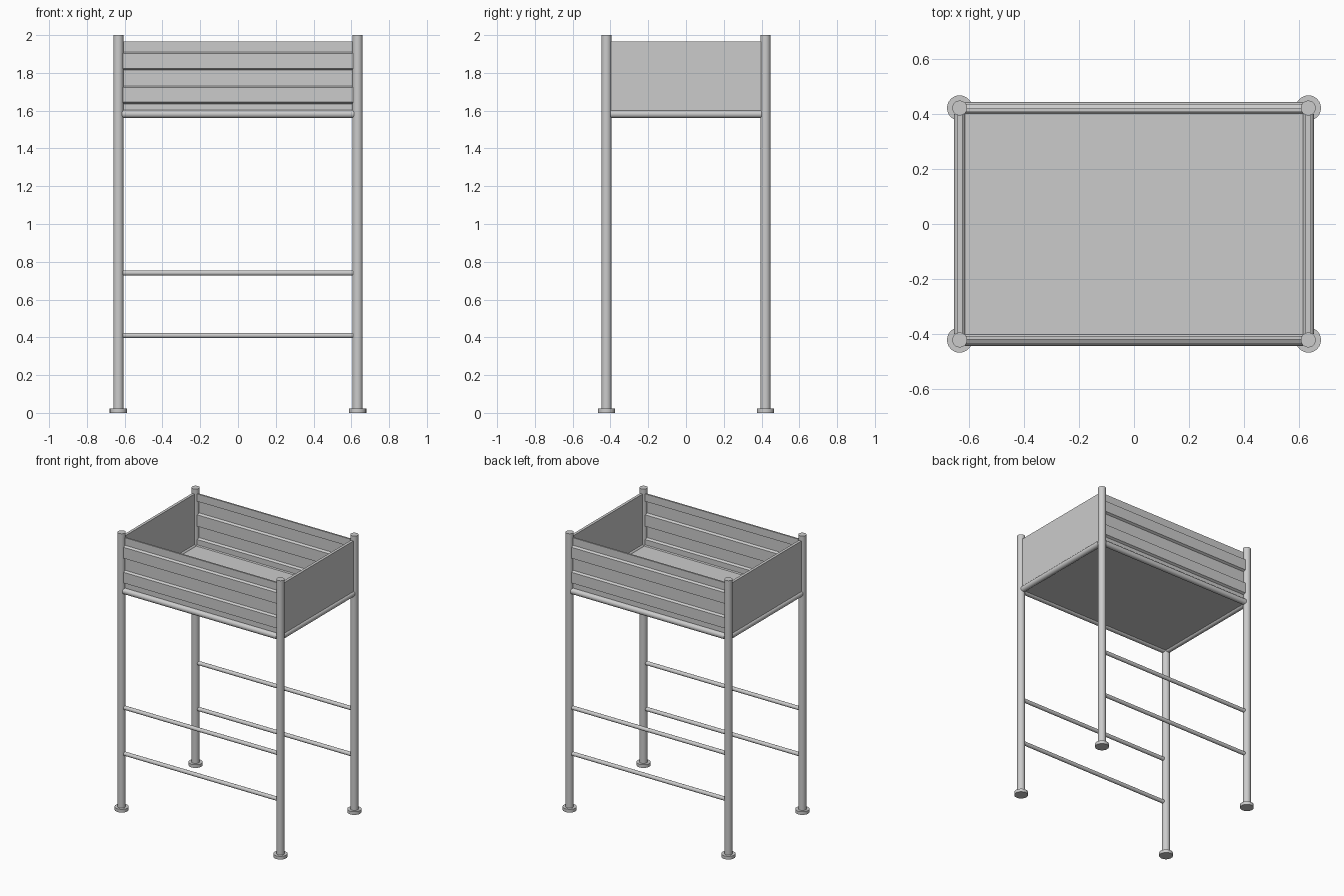
import bpy, bmesh
from mathutils import Vector
from math import radians

if "Cube" in bpy.data.objects:
    bpy.data.objects.remove(bpy.data.objects["Cube"])

LX, LY = 0.633, 0.421      # leg centres


def finish(name, bm, smooth=True):
    bmesh.ops.recalc_face_normals(bm, faces=bm.faces)
    me = bpy.data.meshes.new(name)
    bm.to_mesh(me)
    bm.free()
    ob = bpy.data.objects.new(name, me)
    bpy.context.collection.objects.link(ob)
    if smooth:
        bpy.context.view_layer.objects.active = ob
        ob.select_set(True)
        bpy.ops.object.shade_smooth_by_angle(angle=radians(35))
        ob.select_set(False)
    return ob


def rod(name, a, b, r, sides=24):
    a, b = Vector(a), Vector(b)
    d = b - a
    bm = bmesh.new()
    bmesh.ops.create_cone(bm, cap_ends=True, segments=sides,
                          radius1=r, radius2=r, depth=d.length)
    bm.transform(d.to_track_quat('Z', 'Y').to_matrix().to_4x4())
    bmesh.ops.translate(bm, verts=bm.verts, vec=(a + b) / 2)
    return finish(name, bm)


def box(name, lo, hi):
    lo, hi = Vector(lo), Vector(hi)
    bm = bmesh.new()
    bmesh.ops.create_cube(bm, size=1)
    bmesh.ops.scale(bm, verts=bm.verts, vec=hi - lo)
    bmesh.ops.translate(bm, verts=bm.verts, vec=(lo + hi) / 2)
    return finish(name, bm, False)


def ribbed_panel(name, side):
    # stepped sheet: outline of (outward offset, height) swept along x
    t, ins, out = 0.012, -0.014, 0.002
    steps = [(ins, 1.585), (ins, 1.636), (out, 1.645), (out, 1.722), (ins, 1.731),
             (ins, 1.814), (out, 1.823), (out, 1.902), (ins, 1.911), (ins, 1.965)]
    outline = [(o + t, z) for o, z in steps] + [(o, z) for o, z in reversed(steps)]
    bm = bmesh.new()
    face = bm.faces.new([bm.verts.new((-0.612, side * (LY + o), z)) for o, z in outline])
    ext = bmesh.ops.extrude_face_region(bm, geom=[face], use_keep_orig=True)
    bmesh.ops.translate(bm, vec=(1.224, 0, 0),
                        verts=[g for g in ext['geom'] if isinstance(g, bmesh.types.BMVert)])
    return finish(name, bm, False)


# legs with round feet
for sy, fb in ((-1, "front"), (1, "back")):
    for sx, lr in ((-1, "left"), (1, "right")):
        x, y = sx * LX, sy * LY
        rod(f"{fb}_{lr}_leg", (x, y, 0.02), (x, y, 2), 0.027)
        rod(f"{fb}_{lr}_foot", (x, y, 0), (x, y, 0.023), 0.046)

# long rails, ladder rungs and ribbed panels
for sy, fb in ((-1, "front"), (1, "back")):
    for part, z, r in (("lower_rung", 0.41, 0.014), ("upper_rung", 0.741, 0.014),
                       ("basket_rail", 1.582, 0.021)):
        rod(f"{fb}_{part}", (-0.613, sy * LY, z), (0.613, sy * LY, z), r)
    ribbed_panel(f"{fb}_ribbed_panel", sy)

# short rails and flat end panels
for sx, lr in ((-1, "left"), (1, "right")):
    x = sx * LX
    rod(f"{lr}_basket_rail", (x, -0.4, 1.582), (x, 0.4, 1.582), 0.021)
    box(f"{lr}_end_panel", (x - 0.01, -0.4, 1.585), (x + 0.01, 0.4, 1.965))

# basket floor
box("basket_floor", (-LX, -LY, 1.574), (LX, LY, 1.59))
